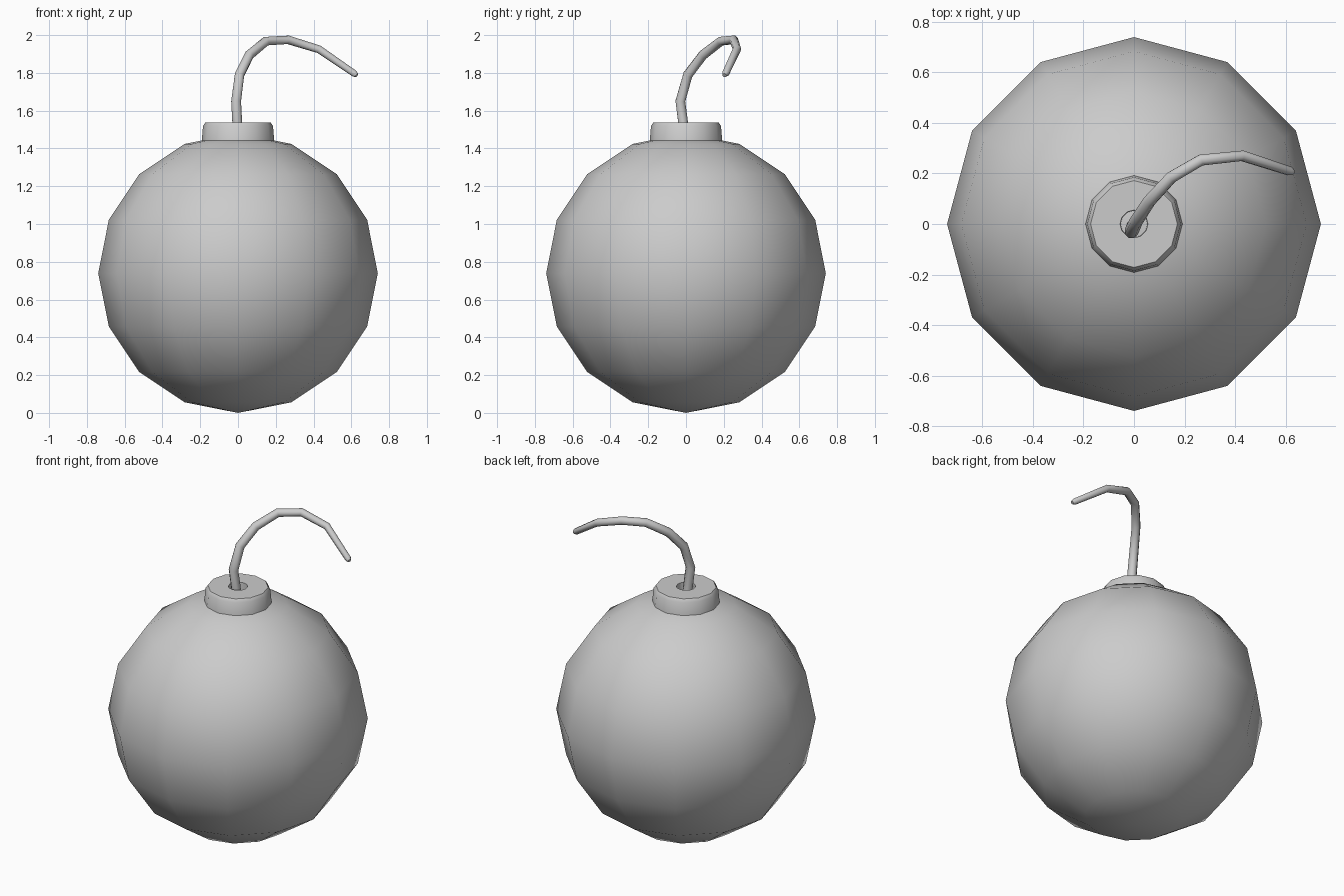
import bpy, bmesh, math

if "Cube" in bpy.data.objects:
    bpy.data.objects.remove(bpy.data.objects["Cube"])

SIDES = 12

# Round body: low-poly sphere, smooth shaded
bpy.ops.mesh.primitive_uv_sphere_add(segments=SIDES, ring_count=8, radius=0.74, location=(0, 0, 0.74))
body = bpy.context.object
body.name = "body"
bpy.ops.object.shade_smooth()


def lathe(name, profile, sides):
    """Revolve an (r, z) profile about the z axis."""
    bm = bmesh.new()
    rings = []
    for r, z in profile:
        rings.append([bm.verts.new((r * math.cos(2 * math.pi * i / sides),
                                    r * math.sin(2 * math.pi * i / sides), z))
                      for i in range(sides)])
    for a, b in zip(rings, rings[1:]):
        for i in range(sides):
            j = (i + 1) % sides
            bm.faces.new((a[i], a[j], b[j], b[i]))
    me = bpy.data.meshes.new(name)
    bm.to_mesh(me)
    bm.free()
    ob = bpy.data.objects.new(name, me)
    bpy.context.collection.objects.link(ob)
    return ob


def select_only(ob):
    bpy.ops.object.select_all(action='DESELECT')
    ob.select_set(True)
    bpy.context.view_layer.objects.active = ob


# Collar with a rounded rim and a hole for the fuse
collar = lathe("collar", [(0.193, 1.43), (0.185, 1.52), (0.172, 1.538),
                          (0.055, 1.538), (0.053, 1.465)], SIDES)
select_only(collar)
bpy.ops.object.shade_smooth_by_angle(angle=math.radians(50))

# Fuse: tapering bent cord (x, y, z, radius)
path = [(0.0, -0.005, 1.46, 0.028), (-0.01, -0.03, 1.65, 0.028),
        (0.008, 0.01, 1.79, 0.027), (0.06, 0.09, 1.895, 0.026),
        (0.148, 0.185, 1.968, 0.025), (0.265, 0.253, 1.975, 0.024),
        (0.428, 0.27, 1.925, 0.022), (0.615, 0.21, 1.797, 0.019),
        (0.629, 0.204, 1.787, 0.012)]
curve = bpy.data.curves.new("fuse", 'CURVE')
curve.dimensions = '3D'
curve.bevel_depth = 1.0
curve.bevel_resolution = 2
curve.use_fill_caps = True
spline = curve.splines.new('POLY')
spline.points.add(len(path) - 1)
for p, (x, y, z, r) in zip(spline.points, path):
    p.co = (x, y, z, 1)
    p.radius = r
fuse = bpy.data.objects.new("fuse", curve)
bpy.context.collection.objects.link(fuse)
select_only(fuse)
bpy.ops.object.convert(target='MESH')
bpy.ops.object.shade_smooth_by_angle(angle=math.radians(50))
